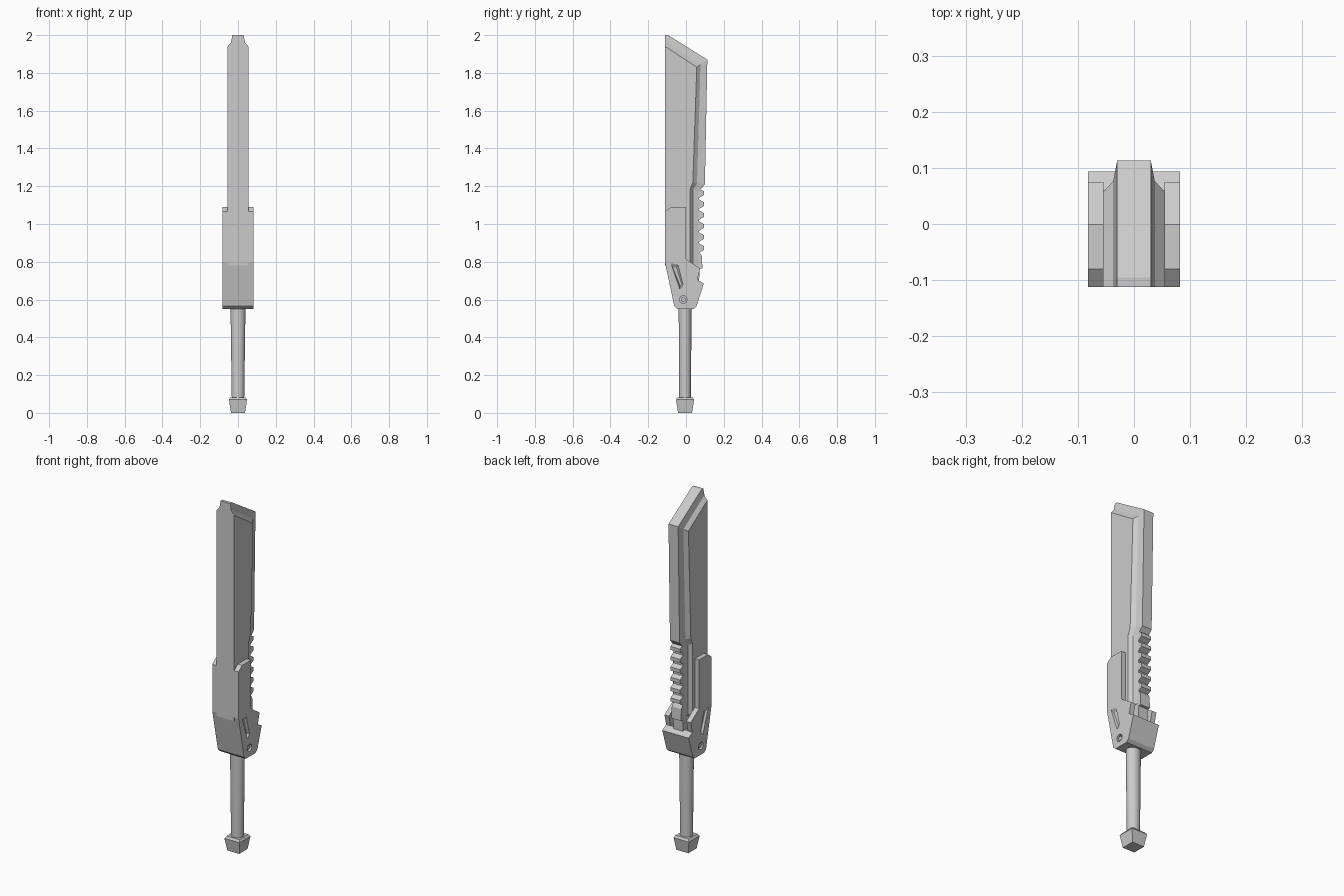
import bpy
import bmesh
import math
from mathutils import Vector

cube = bpy.data.objects.get("Cube")
if cube:
    bpy.data.objects.remove(cube, do_unlink=True)

grey = bpy.data.materials.new("plain grey")
grey.use_nodes = True
grey.diffuse_color = (0.6, 0.6, 0.6, 1)
grey.node_tree.nodes["Principled BSDF"].inputs["Base Color"].default_value = grey.diffuse_color


def loft(name, rings):
    """Skin a list of equal rings of 3D points and cap both ends."""
    bm = bmesh.new()
    loops = [[bm.verts.new(p) for p in ring] for ring in rings]
    for a, b in zip(loops, loops[1:]):
        for i in range(len(a)):
            j = (i + 1) % len(a)
            bm.faces.new((a[i], a[j], b[j], b[i]))
    bm.faces.new(loops[0])
    bm.faces.new(loops[-1])
    bmesh.ops.remove_doubles(bm, verts=bm.verts, dist=0.00001)
    bmesh.ops.recalc_face_normals(bm, faces=bm.faces)
    mesh = bpy.data.meshes.new(name)
    bm.to_mesh(mesh)
    bm.free()
    mesh.materials.append(grey)
    obj = bpy.data.objects.new(name, mesh)
    bpy.context.collection.objects.link(obj)
    return obj


def side_ring(profile, x):
    return [(x, y, z) for y, z in profile]


def prism(name, profile, x0, x1):
    """Extrude a side profile of (y, z) points across x."""
    return loft(name, [side_ring(profile, x0), side_ring(profile, x1)])


def circle(y, z, radius, sides=16):
    turn = math.tau / sides
    return [(y + radius * math.cos(i * turn), z + radius * math.sin(i * turn)) for i in range(sides)]


def flat_ring(z, rx, ry, sides, y=-0.005):
    """Horizontal ring, with its corners turned so four sides make a square."""
    turn = math.tau / sides
    return [(rx * math.cos((i + 0.5) * turn), y + ry * math.sin((i + 0.5) * turn), z)
            for i in range(sides)]


def mirror_x(obj):
    obj.modifiers.new("mirror", "MIRROR").use_axis[0] = True


def smooth(obj, degrees):
    bpy.ops.object.select_all(action="DESELECT")
    obj.select_set(True)
    bpy.context.view_layer.objects.active = obj
    bpy.ops.object.shade_smooth_by_angle(angle=math.radians(degrees))


# Blade: thick flat cheeks hollowing out to a narrower spine and tip
outer = [(-.112, .78), (-.112, 2), (-.095, 2), (.113, 1.87), (.1, 1.21), (.065, 1.17), (.065, .78)]
inner = [(-.112, .78), (-.112, 1.94), (-.105, 1.936), (.057, 1.83), (.036, 1.22), (.02, 1.18), (.02, .78)]
middle = [Vector(a).lerp(Vector(b), 0.65) for a, b in zip(outer, inner)]
half = [(outer, .03), (middle, .037), (inner, .055)]
rings = [side_ring(p, -x) for p, x in reversed(half)] + [side_ring(p, x) for p, x in half]
blade = loft("blade", rings)

# Row of teeth behind the lower blade
teeth = [(.04, 1.19)]
for i in range(6):
    z = 1.165 - i * 0.058
    teeth += [(.07, z + .022), (.095, z + .008), (.095, z - .012), (.07, z - .026)]
teeth.append((.04, teeth[-1][1]))
prism("spine_teeth", teeth, -.03, .03)

# Block under the teeth, standing between the guard cheeks
prism("spine_block", [(0, .66), (.068, .66), (.072, .765), (.087, .765), (.084, .83),
                      (.065, .86), (0, .86)], -.03, .03)

# Solid middle of the guard
foot = [(.06, .705), (.094, .685), (.056, .565), (.04, .55), (-.045, .55), (-.062, .565)]
prism("guard_core", [(-.112, .8), (.02, .8), (.02, .7)] + foot, -.056, .056)

# Guard cheeks, mirrored, with a groove and a pin hole
cheek = prism("guard_cheek", [(-.112, .8), (-.112, 1.065), (-.08, 1.09), (0, 1.09),
                              (0, .815), (.075, .765)] + foot, .054, .082)
groove = loft("groove_cutter", [
    side_ring([(-.07, .77), (-.05, .77), (-.022, .68), (-.03, .67)], .07),
    side_ring([(-.085, .8), (-.04, .79), (-.012, .68), (-.034, .65)], .086)])
hole = prism("hole_cutter", circle(-.015, .6, .02), .066, .09)
for cutter in (groove, hole):
    cut = cheek.modifiers.new("cut", "BOOLEAN")
    cut.operation = "DIFFERENCE"
    cut.solver = "EXACT"
    cut.object = cutter
    bpy.context.view_layer.objects.active = cheek
    bpy.ops.object.modifier_apply(modifier=cut.name)
    bpy.data.objects.remove(cutter, do_unlink=True)
mirror_x(cheek)

# Pins set inside the holes
pin = prism("guard_pin", circle(-.015, .6, .012), .06, .077)
mirror_x(pin)
smooth(pin, 30)

# Round grip, slightly tapered
grip = loft("grip", [flat_ring(.06, .033, .032, 24), flat_ring(.56, .04, .034, 24)])
smooth(grip, 30)

# Square pommel
root = math.sqrt(2)
loft("pommel", [flat_ring(z, r * root, r * root, 4)
                for z, r in ((0, .037), (.07, .048), (.082, .04))])
